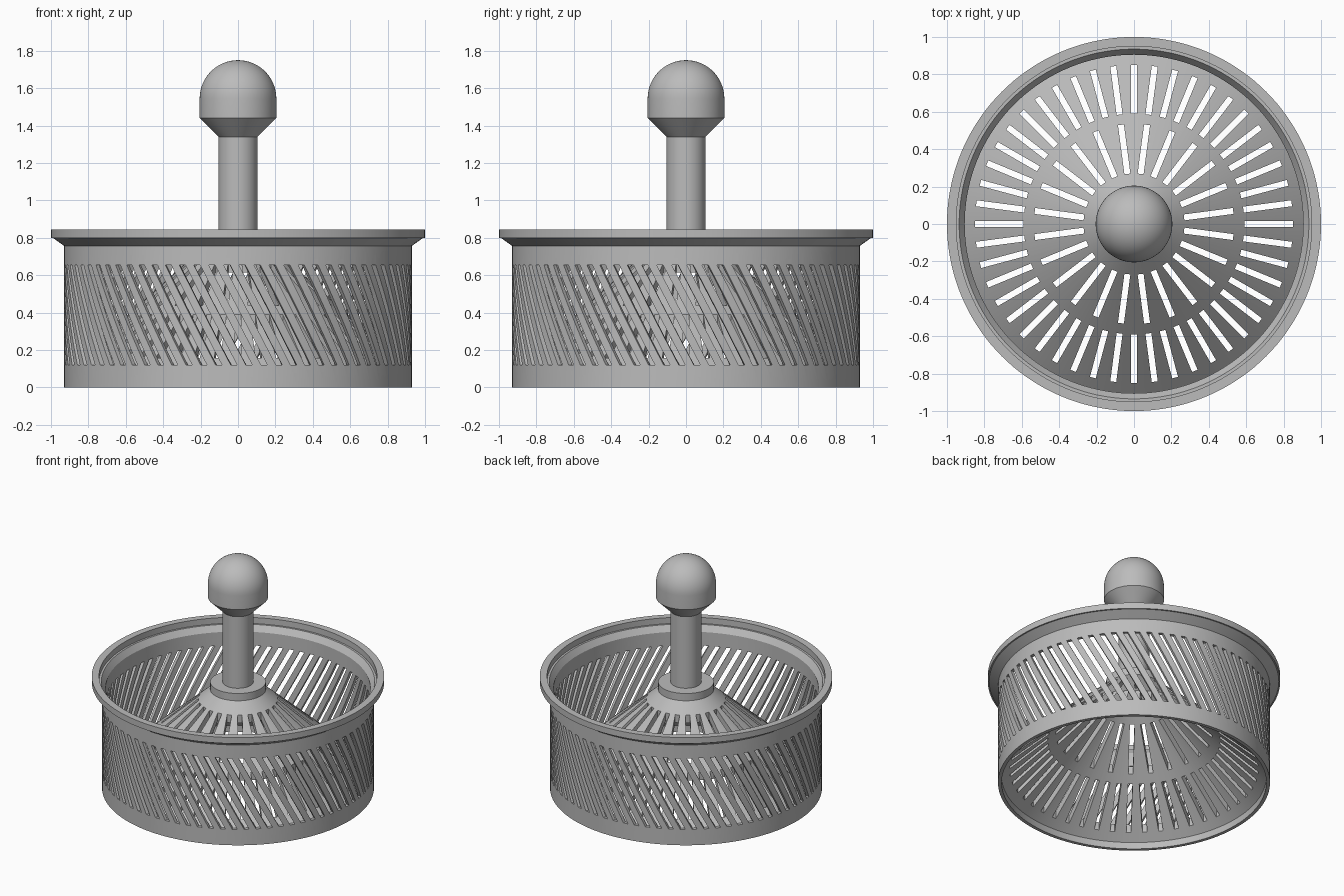
import bpy, bmesh
from math import cos, sin, pi, radians
from mathutils import Matrix, Vector

cube = bpy.data.objects.get("Cube")
if cube:
    bpy.data.objects.remove(cube, do_unlink=True)

grey = bpy.data.materials.new("plain grey")
grey.use_nodes = True
colour = (0.5, 0.5, 0.5, 1)
grey.diffuse_color = colour
grey.node_tree.nodes["Principled BSDF"].inputs["Base Color"].default_value = colour


def make_object(name, bm):
    mesh = bpy.data.meshes.new(name)
    bmesh.ops.recalc_face_normals(bm, faces=bm.faces)
    bm.to_mesh(mesh)
    bm.free()
    mesh.materials.append(grey)
    obj = bpy.data.objects.new(name, mesh)
    bpy.context.collection.objects.link(obj)
    return obj


def lathe(name, profile, closed=False, steps=144):
    """Revolve (radius, height) points about z."""
    bm = bmesh.new()
    verts = [bm.verts.new((r, 0, z)) for r, z in profile]
    pairs = list(zip(verts, verts[1:]))
    if closed:
        pairs.append((verts[-1], verts[0]))
    edges = [bm.edges.new(p) for p in pairs]
    bmesh.ops.spin(bm, geom=verts + edges, cent=(0, 0, 0), axis=(0, 0, 1),
                   angle=2 * pi, steps=steps, use_merge=True)
    bmesh.ops.remove_doubles(bm, verts=bm.verts, dist=1e-5)
    return make_object(name, bm)


def add_slots(bm, count, r0, r1, z0, z1, width, shift=0.0, offset=0.0):
    """Ring of slot blocks; shift leans each block sideways over its height."""
    for i in range(count):
        block = bmesh.ops.create_cube(bm, size=1)["verts"]
        turn = Matrix.Rotation(2 * pi * (i + offset) / count, 4, "Z")
        for v in block:
            x, y, z = v.co
            v.co = turn @ Vector(((r0 + r1) / 2 + x * (r1 - r0),
                                  y * width - z * shift,
                                  (z0 + z1) / 2 + z * (z1 - z0)))


def cut(obj, bm):
    """Cut the blocks out of the part and bake the result."""
    cutter = make_object(obj.name + "_cutter", bm)
    cutter.hide_render = True
    mod = obj.modifiers.new("slots", "BOOLEAN")
    mod.object = cutter
    mod.operation = "DIFFERENCE"
    mod.solver = "EXACT"
    graph = bpy.context.evaluated_depsgraph_get()
    obj.data = bpy.data.meshes.new_from_object(obj.evaluated_get(graph))
    obj.modifiers.clear()
    bpy.data.objects.remove(cutter, do_unlink=True)


# Basket wall with flared rim and leaning slots
wall = lathe("basket_wall", [
    (0.905, 0), (0.93, 0), (0.93, 0.757), (0.99, 0.8), (1, 0.8), (1, 0.845),
    (0.95, 0.845), (0.95, 0.8), (0.935, 0.8), (0.905, 0.757)], closed=True)
slots = bmesh.new()
add_slots(slots, 72, 0.85, 1.0, 0.12, 0.655, 0.034, shift=0.28)
cut(wall, slots)

# Conical floor with two rings of radial slots
floor = lathe("cone_floor", [
    (0.91, 0.045), (0.91, 0.105), (0.19, 0.745), (0.1, 0.745),
    (0.1, 0.685), (0.19, 0.685)], closed=True)
slots = bmesh.new()
add_slots(slots, 48, 0.59, 0.85, -0.1, 1, 0.032)
add_slots(slots, 24, 0.27, 0.535, -0.1, 1, 0.032, offset=0.5)
cut(floor, slots)

# Collar, stem and round knob
collar = lathe("collar", [(0, 0.69), (0.19, 0.69), (0.19, 0.8), (0, 0.8)], steps=96)
stem = lathe("stem", [(0, 0.78), (0.105, 0.78), (0.105, 1.36), (0, 1.36)], steps=64)
dome = [(0.205 * cos(radians(a)), 1.545 + 0.205 * sin(radians(a)))
        for a in range(0, 85, 6)]
knob = lathe("knob", [(0, 1.34), (0.105, 1.34), (0.205, 1.44)] + dome + [(0, 1.75)],
             steps=96)

# Smooth round surfaces, sharp edges
bpy.ops.object.select_all(action="DESELECT")
for obj in (wall, floor, collar, stem, knob):
    obj.select_set(True)
bpy.context.view_layer.objects.active = wall
bpy.ops.object.shade_smooth_by_angle(angle=radians(30))
